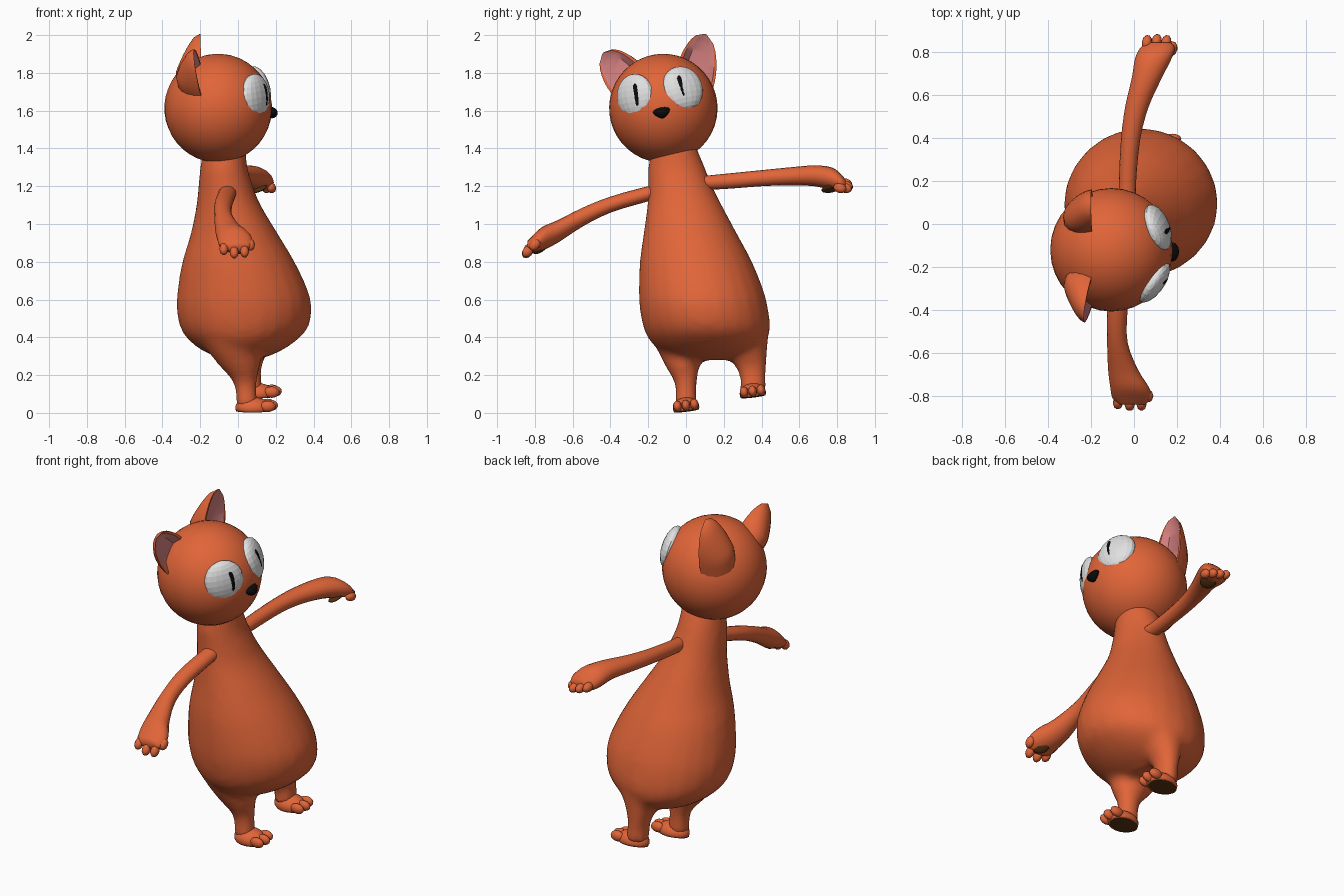
import bpy, bmesh, math
from mathutils import Vector, Matrix

if "Cube" in bpy.data.objects:
    bpy.data.objects.remove(bpy.data.objects["Cube"])


def material(name, rgb):
    m = bpy.data.materials.new(name)
    m.diffuse_color = (*rgb, 1)
    m.use_nodes = True
    m.node_tree.nodes["Principled BSDF"].inputs["Base Color"].default_value = m.diffuse_color
    return m


ORANGE = material("orange fur", (0.75, 0.13, 0.04))
PINK = material("pink inner ear", (0.68, 0.22, 0.22))
WHITE = material("eye white", (0.75, 0.75, 0.75))
BLACK = material("black", (0.003, 0.003, 0.003))
BROWN = material("brown pad", (0.09, 0.03, 0.005))
ROLL = Matrix.Rotation(math.radians(11), 4, 'X')


def finish(bm, name, mats, smooth=True):
    bmesh.ops.recalc_face_normals(bm, faces=bm.faces)
    me = bpy.data.meshes.new(name)
    bm.to_mesh(me)
    bm.free()
    for m in mats:
        me.materials.append(m)
    for p in me.polygons:
        p.use_smooth = smooth
    ob = bpy.data.objects.new(name, me)
    bpy.context.collection.objects.link(ob)
    return ob


def spline(rows, steps=3):
    """Catmull-Rom subdivision of ring rows."""
    rows = [Vector(r) for r in rows]
    out = []
    for i in range(len(rows) - 1):
        a, b, c, d = rows[max(i - 1, 0)], rows[i], rows[i + 1], rows[min(i + 2, len(rows) - 1)]
        for k in range(steps):
            t = k / steps
            out.append(0.5 * (2 * b + (c - a) * t + (2 * a - 5 * b + 4 * c - d) * t * t
                              + (3 * b - a - 3 * c + d) * t ** 3))
    return out + [rows[-1]]


def tube(bm, rows, axis='Z', segs=24):
    """Elliptic rings: (position on axis, min, max, min, max)."""
    rings = []
    for h, a0, a1, b0, b1 in spline(rows):
        ring = []
        for k in range(segs):
            t = 2 * math.pi * k / segs
            a = (a0 + a1) / 2 + (a1 - a0) / 2 * math.cos(t)
            b = (b0 + b1) / 2 + (b1 - b0) / 2 * math.sin(t)
            ring.append(bm.verts.new((a, b, h) if axis == 'Z' else (a, h, b)))
        rings.append(ring)
    for r, s in zip(rings, rings[1:]):
        for k in range(segs):
            j = (k + 1) % segs
            bm.faces.new((r[k], r[j], s[j], s[k]))
    bm.faces.new(rings[0])
    bm.faces.new(rings[-1])


def ball(bm, loc, radii, rot=Matrix(), segs=16):
    mat = Matrix.Translation(loc) @ rot.to_4x4() @ Matrix.Diagonal((*radii, 1))
    return bmesh.ops.create_uvsphere(bm, u_segments=segs, v_segments=segs * 2 // 3,
                                     radius=1, matrix=mat)['verts']


def facing(n):
    return ROLL @ Vector(n).to_track_quat('X', 'Z').to_matrix().to_4x4()


# Pear-shaped body fused with both legs
bm = bmesh.new()
tube(bm, [(1.42, -.18, .04, -.18, .05), (1.3, -.20, .05, -.2, .10), (1.2, -.21, .08, -.2, .14),
          (1.1, -.22, .12, -.205, .19), (.95, -.25, .21, -.225, .27), (.8, -.295, .3, -.245, .35),
          (.65, -.32, .37, -.25, .41), (.55, -.325, .39, -.245, .435), (.45, -.305, .37, -.225, .445),
          (.38, -.255, .305, -.19, .425), (.32, -.17, .21, -.12, .36), (.28, -.05, .1, 0, .25)])
tube(bm, [(.5, -.22, .15, -.2, .14), (.4, -.2, .14, -.18, .12), (.32, -.155, .125, -.145, .10),
          (.24, -.09, .115, -.105, .07), (.17, -.03, .1, -.065, .06), (.1, -.012, .1, -.055, .055),
          (.05, -.012, .105, -.06, .06), (.025, 0, .1, -.05, .05)])
tube(bm, [(.5, -.1, .22, .1, .43), (.4, -.07, .2, .15, .435), (.32, -.03, .155, .205, .43),
          (.24, 0, .125, .265, .425), (.18, .01, .125, .285, .422), (.13, .01, .13, .285, .425),
          (.105, .02, .12, .3, .41)])
body = finish(bm, "body_and_legs", [ORANGE])
rem = body.modifiers.new("fuse", 'REMESH')
rem.mode, rem.voxel_size, rem.use_smooth_shade = 'VOXEL', 0.022, True
sm = body.modifiers.new("soften", 'SMOOTH')
sm.factor, sm.iterations = 0.5, 5

# Feet with toes and flat brown soles
for side, x, y, z in (("right", .08, .002, .01), ("left", .10, .355, .085)):
    tilt = Matrix.Translation((x, y, z + .008)) @ Matrix.Rotation(math.radians(7), 4, 'X')
    bm = bmesh.new()
    ball(bm, (0, 0, .01), (.095, .07, .055), segs=20)
    for k in (-1, 0, 1):
        ball(bm, (.09 - .012 * abs(k), k * .045, .022), (.042, .023, .03), segs=12)
    for v in bm.verts:
        v.co.z = max(v.co.z, -.008)
    bmesh.ops.transform(bm, matrix=tilt, verts=bm.verts)
    finish(bm, side + "_foot", [ORANGE])
    bm = bmesh.new()
    ball(bm, (-.005, 0, -.008), (.088, .06, .004), segs=20)
    bmesh.ops.transform(bm, matrix=tilt, verts=bm.verts)
    finish(bm, side + "_sole", [BROWN])

# Arms, each ending in a paw with fingers
arms = {
    "right": ([(-.12, -.10, -.01, 1.14, 1.21), (-.2, -.105, -.01, 1.12, 1.20),
               (-.4, -.125, -.03, 1.06, 1.145), (-.55, -.125, -.03, .985, 1.085),
               (-.68, -.12, .02, .90, 1.02), (-.76, -.11, .07, .86, .985),
               (-.81, -.10, .08, .845, .94), (-.84, -.07, .05, .86, .91)],
              [(-.075, -.832, .868), (-.02, -.84, .85), (.035, -.838, .855), (.066, -.80, .89)],
              (0, -.75, -.65), (.015, -.775, .872), (.45, .4, -.8)),
    "left": ([(.05, -.07, .01, 1.18, 1.25), (.2, -.07, .01, 1.185, 1.265),
              (.4, -.06, .03, 1.2, 1.285), (.55, -.04, .07, 1.205, 1.3),
              (.68, -.01, .13, 1.2, 1.31), (.77, .005, .175, 1.18, 1.3),
              (.82, .03, .19, 1.175, 1.265), (.845, .06, .17, 1.185, 1.235)],
             [(.06, .845, 1.215), (.105, .85, 1.2), (.15, .845, 1.19), (.178, .815, 1.19)],
             (.2, .9, -.45), (.115, .765, 1.187), (.4, 0, -.9)),
}
for side, (rows, fingers, aim, pad, pad_n) in arms.items():
    bm = bmesh.new()
    tube(bm, rows, 'Y', 16)
    for f in fingers:
        ball(bm, f, (.036, .024, .026), facing(aim), 10)
    finish(bm, side + "_arm", [ORANGE])
    bm = bmesh.new()
    ball(bm, pad, (.014, .05, .042), facing(pad_n), 14)
    finish(bm, side + "_palm_pad", [BROWN])

# Head
bm = bmesh.new()
ball(bm, (-.105, -.12, 1.613), (.285, .287, .288), ROLL, 32)
finish(bm, "head", [ORANGE])

# Eyes with slit pupils
for side, c, n, gaze in (("left", (.108, -.018, 1.718), (.9, .38, .2), (0, -.025, .003)),
                         ("right", (.092, -.268, 1.675), (.82, -.54, .12), (.01, .03, .003))):
    bm = bmesh.new()
    ball(bm, c, (.052, .113, .12), facing(n), 18)
    finish(bm, side + "_eye", [WHITE], False)
    bm = bmesh.new()
    ball(bm, Vector(c) + Vector(n).normalized() * .05 + Vector(gaze),
         (.009, .02, .06), facing(n), 12)
    finish(bm, side + "_pupil", [BLACK])

# Nose, wider at the top
bm = bmesh.new()
for v in ball(bm, (0, 0, 0), (1, 1, 1), segs=12):
    v.co.y *= 1 + .45 * v.co.z
bmesh.ops.transform(bm, verts=bm.verts, matrix=Matrix.Translation((.18, -.128, 1.588))
                    @ ROLL @ Matrix.Diagonal((.03, .042, .029, 1)))
finish(bm, "nose", [BLACK])

# Ears: rounded shells with a hollow pink front
ARC = 10
for side, base, tip, wide, back in (
        ("left", (-.195, .055, 1.80), (-.20, .105, 2.005), (0, .9, -.44), (-1, -.15, 0)),
        ("right", (-.20, -.325, 1.775), (-.235, -.44, 1.905), (0, .66, .75), (-.95, .3, 0))):
    base, tip, wide, back = map(Vector, (base, tip, wide, back))
    bm = bmesh.new()
    rings = []
    for i in range(11):
        t = -.4 + 1.4 * i / 10
        s = math.sqrt(max(1 - max(t, 0) ** 1.7, .002))
        w, d = .108 * s, .135 * s * (1 - .45 * max(t, 0))
        pts = [(math.cos(math.pi * k / ARC) * w, math.sin(math.pi * k / ARC) * d)
               for k in range(ARC + 1)]
        pts += [(-.86 * w, 0), (-.5 * w, .3 * d), (.5 * w, .3 * d), (.86 * w, 0)]
        rings.append([bm.verts.new(base.lerp(tip, t) + wide * a + back * b) for a, b in pts])
    n = len(rings[0])
    for r, q in zip(rings, rings[1:]):
        for k in range(n):
            j = (k + 1) % n
            f = bm.faces.new((r[k], r[j], q[j], q[k]))
            f.material_index = 1 if ARC + 1 <= k <= ARC + 3 else 0
    bm.faces.new(rings[-1])
    bm.faces.new(rings[0])
    ear = finish(bm, side + "_ear", [ORANGE, PINK])
    bpy.context.view_layer.objects.active = ear
    ear.select_set(True)
    bpy.ops.object.shade_smooth_by_angle(angle=math.radians(40))
    ear.select_set(False)
